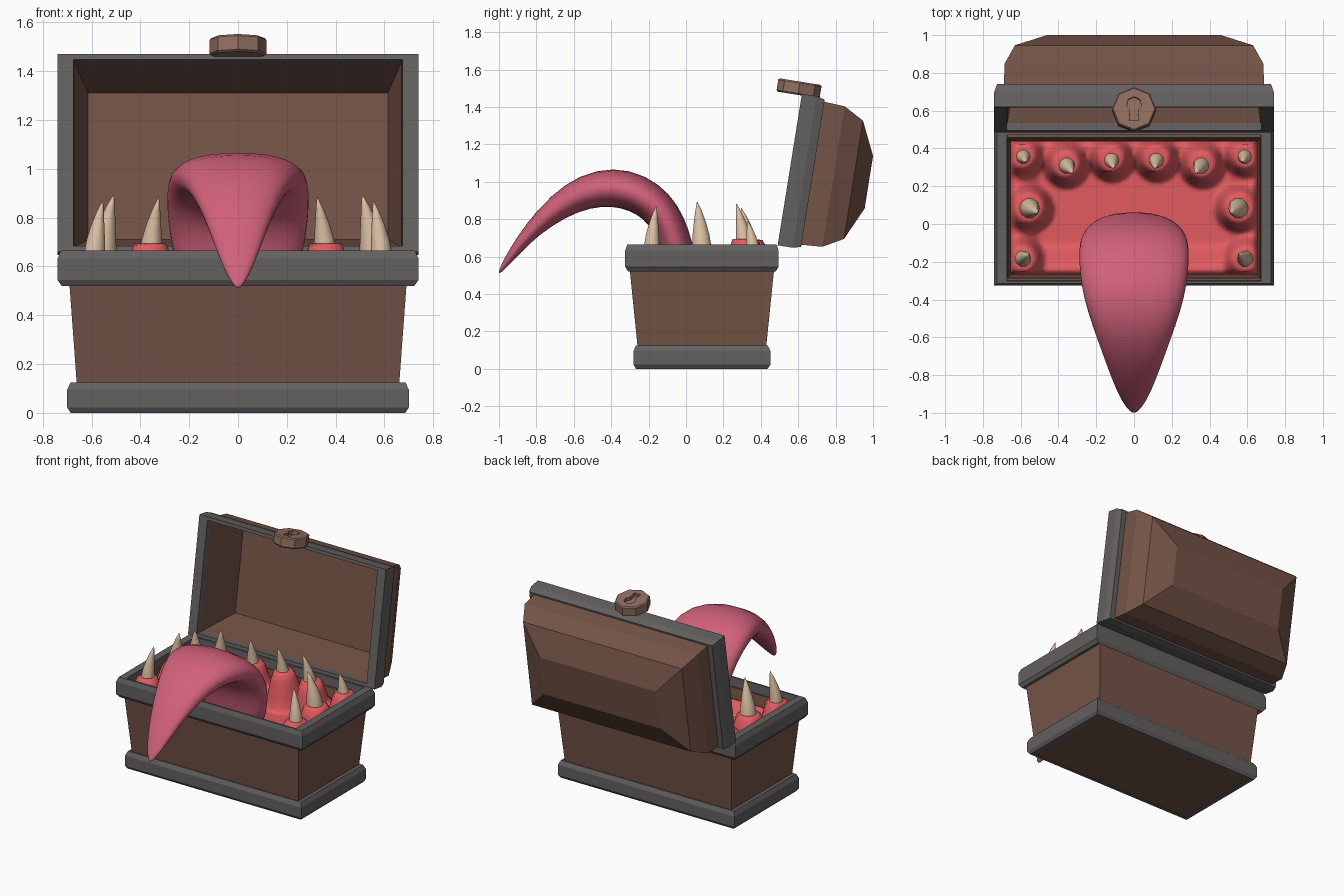
import bpy, bmesh, math
from mathutils import Matrix, Vector

if "Cube" in bpy.data.objects:
    bpy.data.objects.remove(bpy.data.objects["Cube"])


def material(name, rgb):
    m = bpy.data.materials.new(name)
    m.diffuse_color = (*rgb, 1)
    m.use_nodes = True
    m.node_tree.nodes["Principled BSDF"].inputs["Base Color"].default_value = m.diffuse_color
    return m


WOOD = material("brown wood", (0.175, 0.088, 0.062))
IRON = material("grey iron", (0.127, 0.117, 0.117))
TONGUE = material("pink tongue", (0.64, 0.12, 0.195))
GUM = material("red gum", (0.76, 0.105, 0.115))
TOOTH = material("ivory", (0.70, 0.52, 0.36))
BRASS = material("dull copper", (0.283, 0.155, 0.118))


def finish(name, bm, mat, matrix=None, smooth=False):
    bmesh.ops.recalc_face_normals(bm, faces=bm.faces)
    for f in bm.faces:
        f.smooth = smooth
    me = bpy.data.meshes.new(name)
    bm.to_mesh(me)
    bm.free()
    me.materials.append(mat)
    ob = bpy.data.objects.new(name, me)
    bpy.context.collection.objects.link(ob)
    if matrix:
        ob.matrix_world = matrix
    return ob


def loft(name, rings, mat, matrix=None, loop=False, smooth=False):
    """Skin a list of equal point rings; cap the ends or join last to first."""
    bm = bmesh.new()
    vs = [[bm.verts.new(p) for p in r] for r in rings]
    n = len(vs[0])
    pairs = list(zip(vs, vs[1:])) + ([(vs[-1], vs[0])] if loop else [])
    for a, b in pairs:
        for i in range(n):
            j = (i + 1) % n
            bm.faces.new((a[i], a[j], b[j], b[i]))
    if not loop:
        bm.faces.new(vs[0])
        bm.faces.new(vs[-1])
    return finish(name, bm, mat, matrix, smooth)


def rects(levels):
    return [[(-x, -y, z), (x, -y, z), (x, y, z), (-x, y, z)] for x, y, z in levels]


def circle(c, r, n):
    return [(c[0] + r * math.cos(2 * math.pi * i / n),
             c[1] + r * math.sin(2 * math.pi * i / n), c[2]) for i in range(n)]


# Chest base: hollow tapered box with two iron bands
BASE = Matrix.Translation((0, 0.085, 0))
loft("chest_body", rects([(0.675, 0.345, 0.002), (0.66, 0.343, 0.11), (0.696, 0.393, 0.6),
                          (0.668, 0.372, 0.6), (0.64, 0.33, 0.3)]), WOOD, BASE)
loft("bottom_band", rects([(0.685, 0.352, 0), (0.70, 0.366, 0.022), (0.70, 0.366, 0.095),
                           (0.686, 0.352, 0.125), (0.65, 0.33, 0.125), (0.65, 0.33, 0)]),
     IRON, BASE, loop=True)
loft("top_band", rects([(0.722, 0.395, 0.52), (0.74, 0.41, 0.545), (0.74, 0.41, 0.632),
                        (0.725, 0.399, 0.665), (0.672, 0.387, 0.665), (0.668, 0.383, 0.54)]),
     IRON, BASE, loop=True)

# Open lid: faceted shell and band, tipped back about the hinge
LID = Matrix.Translation((0, 0.555, 1.065)) @ Matrix.Rotation(math.radians(-99.1), 4, 'X')
loft("lid_shell", rects([(0.615, 0.304, 0.345), (0.67, 0.384, 0.04), (0.69, 0.39, 0.08),
                         (0.685, 0.38, 0.237), (0.63, 0.32, 0.345), (0.46, 0.142, 0.428)]),
     WOOD, LID)
loft("lid_band", rects([(0.674, 0.387, 0), (0.74, 0.41, 0), (0.74, 0.41, 0.08),
                        (0.725, 0.399, 0.125), (0.68, 0.38, 0.125), (0.669, 0.383, 0.08)]),
     IRON, LID, loop=True)

# Octagonal lock with a sunken keyhole
LOCK = LID @ Matrix.Translation((0, -0.437, -0.02)) @ Matrix.Rotation(math.pi / 2, 4, 'X')
lock = loft("lock", [circle((0, 0, z), r, 8) for z, r in
                     ((-0.036, 0.108), (-0.028, 0.117), (0.028, 0.117), (0.036, 0.110))],
            BRASS, LOCK)
outline = [(0.04 * math.cos(math.radians(a)), 0.025 + 0.04 * math.sin(math.radians(a)))
           for a in range(-60, 241, 50)] + [(-0.026, -0.062), (0.026, -0.062)]
cutter = loft("keyhole_cutter", [[(x, y, z) for x, y in outline] for z in (0.012, 0.08)],
              BRASS, LOCK)
cutter.hide_render = True
cutter.hide_viewport = True
cut = lock.modifiers.new("keyhole", 'BOOLEAN')
cut.operation = 'DIFFERENCE'
cut.solver = 'EXACT'
cut.object = cutter

# Teeth on the right half: base x, y, tip x, y, z, radius, gum height
TEETH = [(0.59, -0.185, 0.555, -0.16, 0.868, 0.044, 0.658),
         (0.555, 0.085, 0.51, 0.06, 0.892, 0.054, 0.66),
         (0.588, 0.36, 0.575, 0.33, 0.79, 0.040, 0.655),
         (0.36, 0.315, 0.325, 0.27, 0.882, 0.047, 0.695),
         (0.12, 0.345, 0.11, 0.295, 0.86, 0.044, 0.69)]
for k, (bx, by, tx, ty, tz, r, g) in enumerate(TEETH):
    for side, s in (("right", 1), ("left", -1)):
        rings = []
        for t, f in ((0, 1.05), (0.25, 1), (0.45, 0.86), (0.65, 0.63), (0.85, 0.33), (1, 0.04)):
            c = (s * (bx + (tx - bx) * t * t), by + (ty - by) * t * t, 0.58 + (tz - 0.58) * t)
            rings.append(circle(c, r * f, 10))
        loft(f"tooth_{side}_{k + 1}", rings, TOOTH, smooth=True)


# Gums: a height field raised at the edge and swelling round each tooth
def ramp(a, b, v):
    t = min(1, max(0, (v - a) / (b - a)))
    return t * t * (3 - 2 * t)


def gum_height(x, y):
    edge = min(0.655 - abs(x), y + 0.268, 0.44 - y)
    z = 0.43 + 0.11 * (1 - ramp(0.03, 0.17, edge))
    base = z
    for bx, by, _, _, _, r, g in TEETH:
        d = math.hypot(abs(x) - bx, y - by)
        z = max(z, base + (g - base) * (1 - ramp(r + 0.016, r + 0.085, d)))
    return min(z, 0.5) if edge < 0.001 else z


bm = bmesh.new()
NX, NY = 80, 44
grid = []
for i in range(NX + 1):
    x = -0.655 + 1.31 * i / NX
    ys = [-0.268 + 0.708 * j / NY for j in range(NY + 1)]
    grid.append([bm.verts.new((x, y, gum_height(x, y))) for y in ys])
for i in range(NX):
    for j in range(NY):
        bm.faces.new((grid[i][j], grid[i + 1][j], grid[i + 1][j + 1], grid[i][j + 1]))
finish("gums", bm, GUM, smooth=True)

# Tongue: flattened sections (y, z, half width, half thickness) along an arch
PATH = [(-0.02, 0.42, 0.20, 0.09), (-0.035, 0.54, 0.24, 0.095), (-0.055, 0.66, 0.27, 0.09),
        (-0.09, 0.77, 0.288, 0.09), (-0.155, 0.87, 0.295, 0.097), (-0.26, 0.942, 0.29, 0.103),
        (-0.39, 0.975, 0.27, 0.104), (-0.54, 0.95, 0.222, 0.092), (-0.68, 0.872, 0.17, 0.07),
        (-0.82, 0.748, 0.118, 0.045), (-0.91, 0.637, 0.078, 0.03), (-0.97, 0.556, 0.042, 0.018),
        (-1.0, 0.51, 0.008, 0.005)]
rings = []
for i, (y, z, w, h) in enumerate(PATH):
    a, b = PATH[max(i - 1, 0)], PATH[min(i + 1, len(PATH) - 1)]
    t = Vector((0, b[0] - a[0], b[1] - a[1])).normalized()
    n = Vector((0, t.z, -t.y))
    ring = []
    for k in range(16):
        c, s = math.cos(k * math.pi / 8), math.sin(k * math.pi / 8)
        px = w * 1.01 * math.copysign(abs(c) ** 0.88, c)
        pn = h * 1.03 * math.copysign(abs(s) ** 0.88, s)
        ring.append(Vector((px, y, z)) + n * pn)
    rings.append(ring)
tongue = loft("tongue", rings, TONGUE, smooth=True)
sub = tongue.modifiers.new("smooth", 'SUBSURF')
sub.levels = sub.render_levels = 1
